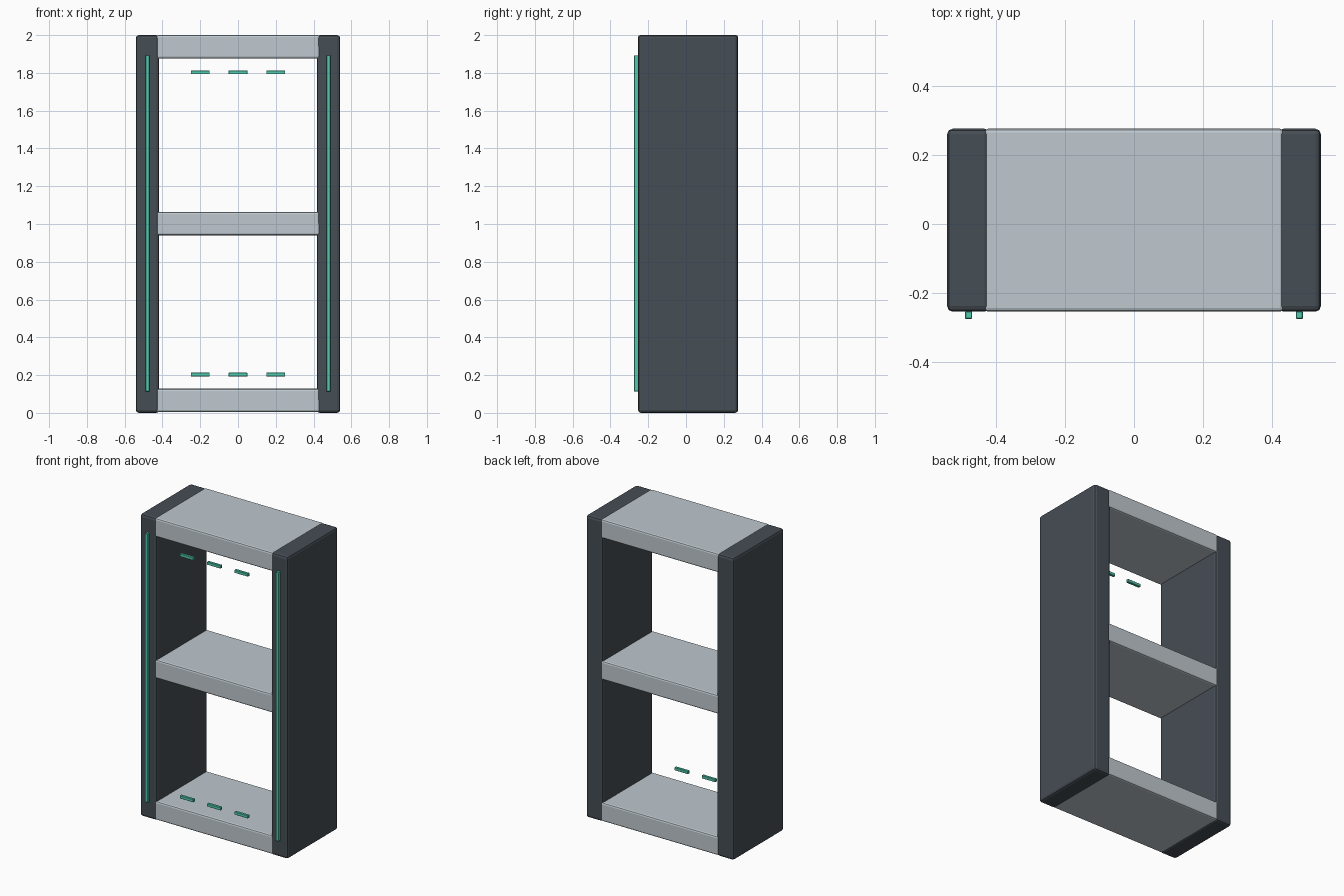
import bpy

if "Cube" in bpy.data.objects:
    bpy.data.objects.remove(bpy.data.objects["Cube"])


def material(name, rgb):
    m = bpy.data.materials.new(name)
    m.diffuse_color = (*rgb, 1)
    m.use_nodes = True
    m.node_tree.nodes["Principled BSDF"].inputs["Base Color"].default_value = m.diffuse_color
    return m


dark = material("dark_panel", (0.06, 0.075, 0.09))
light = material("light_shelf", (0.52, 0.58, 0.62))
green = material("green_light", (0.08, 0.6, 0.42))


def box(name, center, size, mat, bevel, segments=2):
    bpy.ops.mesh.primitive_cube_add(size=1, location=center)
    ob = bpy.context.object
    ob.name = name
    ob.scale = size
    bpy.ops.object.transform_apply(location=False, rotation=False, scale=True)
    ob.data.materials.append(mat)
    mod = ob.modifiers.new("rounded_edges", 'BEVEL')
    mod.width = bevel
    mod.segments = segments
    return ob


BODY_Y, DEPTH = 0.011, 0.53

# Upright side panels, each with a light strip on its front edge
for side, s in (("left", -1), ("right", 1)):
    box(f"{side}_panel", (s * 0.479, BODY_Y, 1.0), (0.124, DEPTH, 2.0), dark, 0.016)
    box(f"{side}_light_strip", (s * 0.479, -0.2635, 1.003), (0.02, 0.022, 1.78), green, 0.002, 1)

# Shelves between the panels
for name, z in (("bottom_shelf", 0.066), ("middle_shelf", 1.002), ("top_shelf", 1.938)):
    box(name, (0, BODY_Y, z), (0.866, DEPTH, 0.124), light, 0.011)

# Rows of small light bars in the front opening
for row, z in (("lower", 0.203), ("upper", 1.803)):
    for i in range(3):
        box(f"{row}_light_bar_{i + 1}", ((i - 1) * 0.2, -0.244, z),
            (0.1, 0.018, 0.02), green, 0.002, 1)
